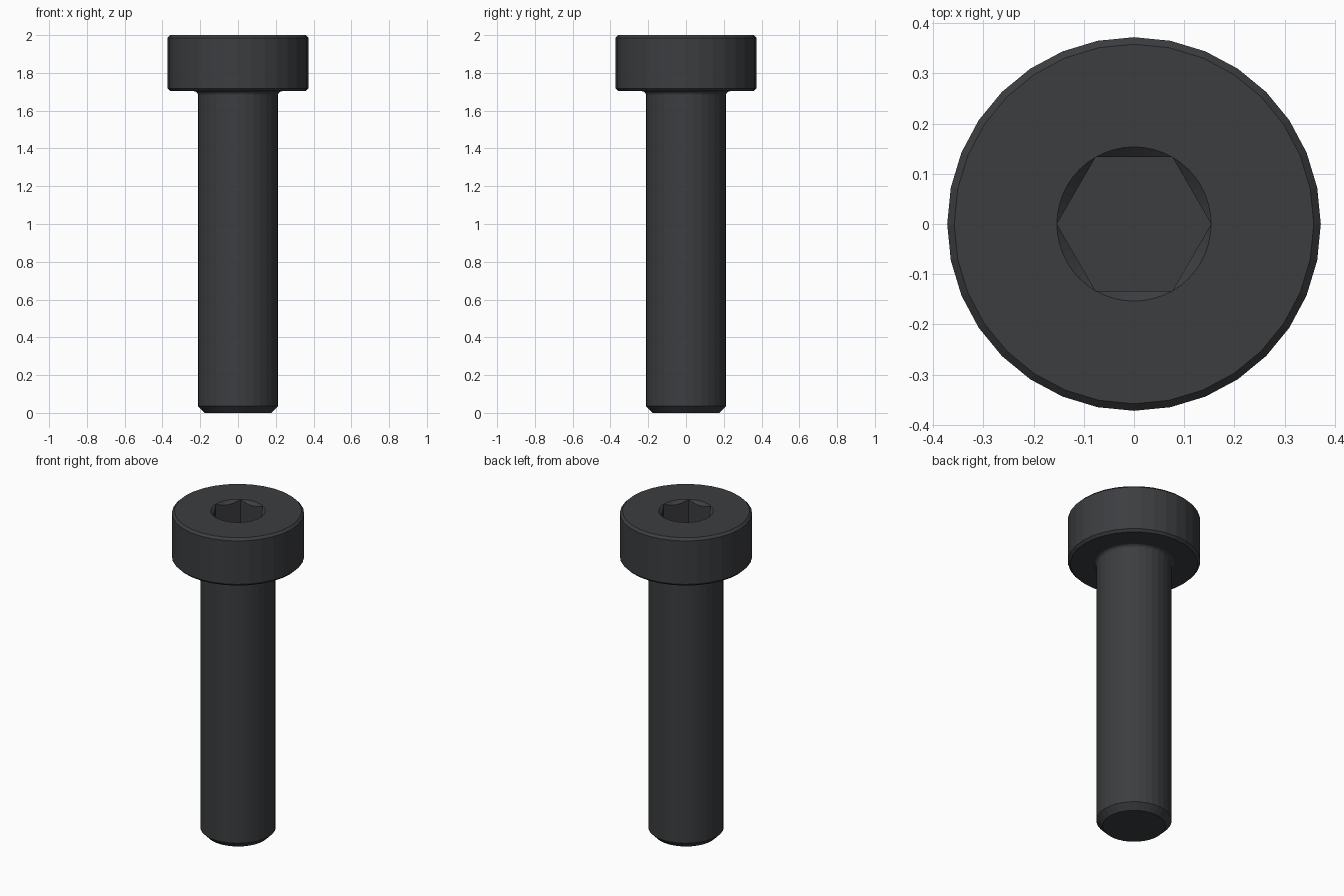
import bpy, bmesh
from math import cos, sin, pi

if "Cube" in bpy.data.objects:
    bpy.data.objects.remove(bpy.data.objects["Cube"])

bm = bmesh.new()


def ring(n, radius, height):
    """Closed loop of n vertices; radius and height are functions of angle."""
    vs = []
    for i in range(n):
        a = 2 * pi * i / n
        vs.append(bm.verts.new((radius(a) * cos(a), radius(a) * sin(a), height(a))))
    return vs


def skin(lower, upper):
    n = len(lower)
    for i in range(n):
        j = (i + 1) % n
        bm.faces.new((lower[i], lower[j], upper[j], upper[i]))


def loop_edges(vs):
    return [bm.edges.get((vs[i - 1], vs[i])) for i in range(len(vs))]


# Shank with chamfered tip, under-head fillet and chamfered head
R, UNDER = 0.372, 1.703
profile = [(0.177, 0), (0.212, 0.036), (0.212, UNDER - 0.021)]
profile += [(0.233 - 0.021 * cos(t * pi / 8), UNDER - 0.021 + 0.021 * sin(t * pi / 8))
            for t in range(1, 5)]
profile += [(0.358, UNDER), (R, UNDER + 0.014), (R, 1.986), (0.358, 2.0)]
rings = [ring(32, lambda a, r=r: r, lambda a, z=z: z) for r, z in profile]
for lo, hi in zip(rings, rings[1:]):
    skin(lo, hi)
bm.faces.new(rings[0])

# Hex socket with a conical lead-in that meets the corners at the rim
APO, SEG = 0.133, 48
RIM = APO / cos(pi / 6)
DEPTH = 0.245


def hex_r(a):
    return APO / cos((a % (pi / 3)) - pi / 6)


rim = ring(SEG, lambda a: RIM, lambda a: 2.0)
cone = ring(SEG, hex_r, lambda a: 2.0 - 0.9 * (RIM - hex_r(a)))
floor = ring(SEG, hex_r, lambda a: 2.0 - DEPTH)
skin(cone, rim)
skin(floor, cone)
bm.faces.new(floor)

# Flat annular top of the head
bmesh.ops.triangle_fill(bm, use_beauty=True,
                        edges=loop_edges(rings[-1]) + loop_edges(rim),
                        normal=(0, 0, 1))
bmesh.ops.remove_doubles(bm, verts=bm.verts[:], dist=1e-5)
bmesh.ops.recalc_face_normals(bm, faces=bm.faces[:])

mesh = bpy.data.meshes.new("socket_screw")
bm.to_mesh(mesh)
bm.free()
screw = bpy.data.objects.new("socket_screw", mesh)
bpy.context.collection.objects.link(screw)

steel = bpy.data.materials.new("black_steel")
steel.diffuse_color = (0.045, 0.047, 0.051, 1)
steel.use_nodes = True
steel.node_tree.nodes["Principled BSDF"].inputs["Base Color"].default_value = steel.diffuse_color
mesh.materials.append(steel)
